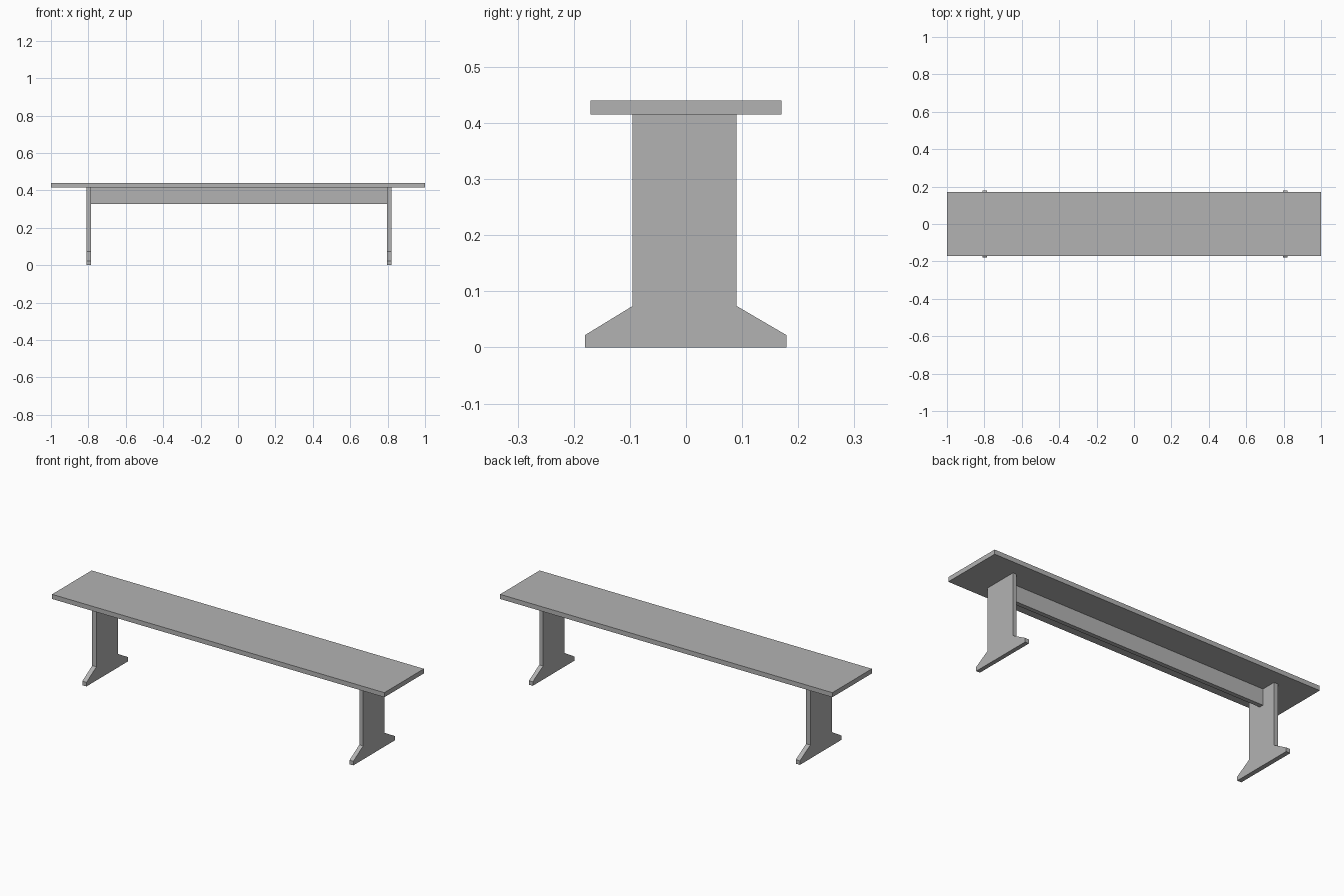
import bpy
import bmesh

cube = bpy.data.objects.get("Cube")
if cube:
    bpy.data.objects.remove(cube, do_unlink=True)

# Single flat grey
grey = bpy.data.materials.new("plain grey")
grey.use_nodes = True
COLOUR = (0.45, 0.45, 0.45, 1.0)
grey.diffuse_color = COLOUR
grey.node_tree.nodes["Principled BSDF"].inputs["Base Color"].default_value = COLOUR

SEAT_BOTTOM, SEAT_TOP = 0.415, 0.44
LEG_LEFT, LEG_RIGHT = (0.797, 0.820), (-0.811, -0.786)


def extrude_profile(name, profile, x0, x1):
    """Extrude a closed (y, z) outline along x from x0 to x1."""
    bm = bmesh.new()
    face = bm.faces.new([bm.verts.new((x0, y, z)) for y, z in profile])
    out = bmesh.ops.extrude_face_region(bm, geom=[face])
    moved = [v for v in out["geom"] if isinstance(v, bmesh.types.BMVert)]
    bmesh.ops.translate(bm, verts=moved, vec=(x1 - x0, 0, 0))
    bmesh.ops.recalc_face_normals(bm, faces=bm.faces)
    mesh = bpy.data.meshes.new(name)
    bm.to_mesh(mesh)
    bm.free()
    mesh.materials.append(grey)
    obj = bpy.data.objects.new(name, mesh)
    bpy.context.collection.objects.link(obj)
    return obj


def rectangle(y0, y1, z0, z1):
    return [(y0, z0), (y1, z0), (y1, z1), (y0, z1)]


# Long seat plank
extrude_profile("seat", rectangle(-0.17, 0.17, SEAT_BOTTOM, SEAT_TOP), -1.0, 1.0)

# Board legs with feet that flare out front and back
leg_profile = [
    (-0.18, 0.0), (0.179, 0.0), (0.179, 0.022), (0.09, 0.074),
    (0.09, SEAT_BOTTOM), (-0.095, SEAT_BOTTOM), (-0.095, 0.074), (-0.18, 0.022),
]
extrude_profile("left_leg", leg_profile, *LEG_LEFT)
extrude_profile("right_leg", leg_profile, *LEG_RIGHT)

# Upright rail under the seat, joining the inner faces of the legs
extrude_profile("stretcher", rectangle(-0.015, 0.009, 0.327, SEAT_BOTTOM),
                LEG_RIGHT[1], LEG_LEFT[0])
